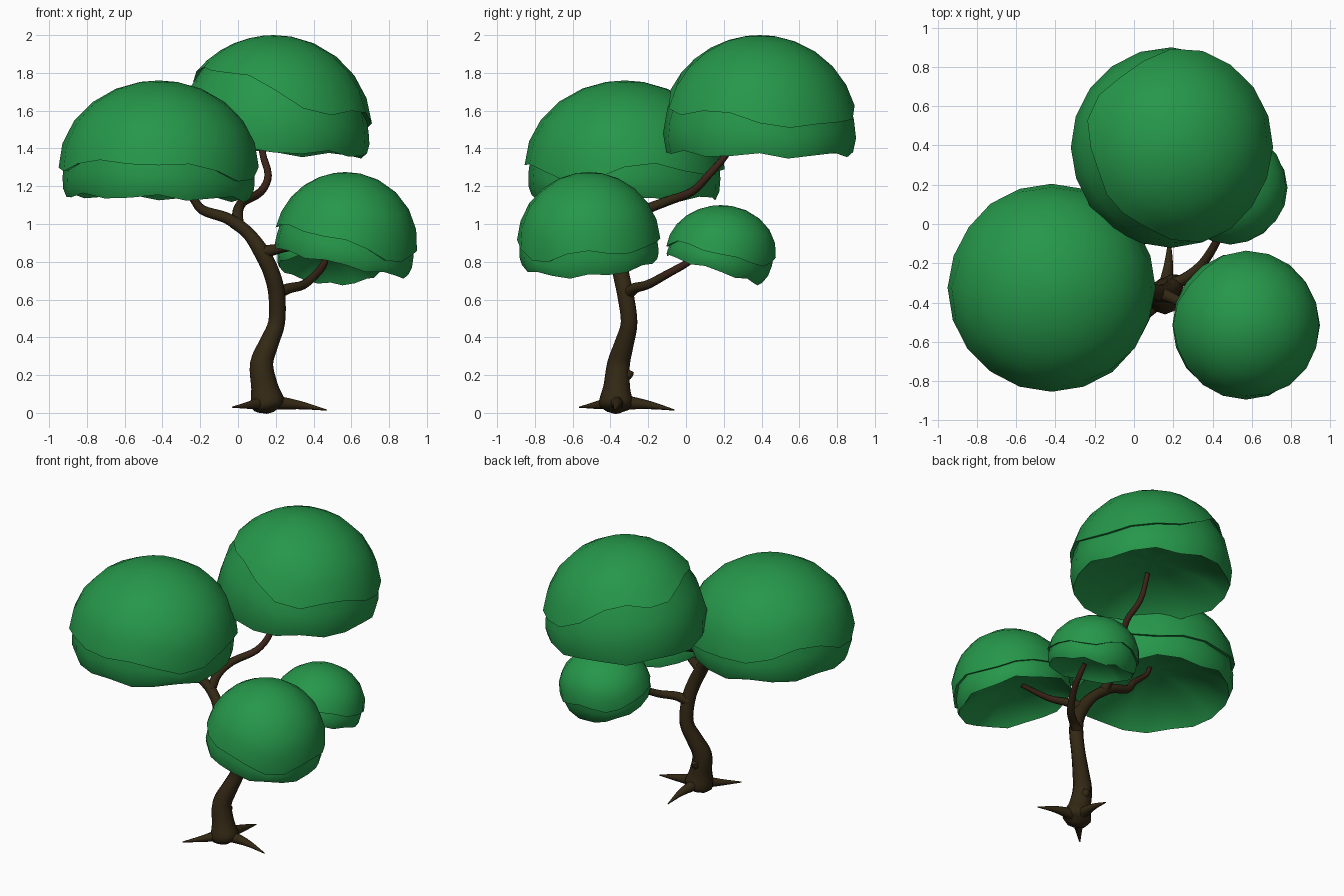
import bpy, bmesh, math
from mathutils import Vector

if "Cube" in bpy.data.objects:
    bpy.data.objects.remove(bpy.data.objects["Cube"])


def material(name, rgb):
    m = bpy.data.materials.new(name)
    m.diffuse_color = (*rgb, 1)
    m.use_nodes = True
    m.node_tree.nodes["Principled BSDF"].inputs["Base Color"].default_value = m.diffuse_color
    return m


LEAF = material("leaf green", (0.019, 0.31, 0.068))
BARK = material("trunk bark", (0.033, 0.021, 0.007))
TWIG = material("twig bark", (0.043, 0.017, 0.009))


def finish(bm, name, mats, angle):
    bmesh.ops.recalc_face_normals(bm, faces=bm.faces)
    me = bpy.data.meshes.new(name)
    bm.to_mesh(me)
    bm.free()
    for m in mats:
        me.materials.append(m)
    ob = bpy.data.objects.new(name, me)
    bpy.context.collection.objects.link(ob)
    bpy.ops.object.select_all(action='DESELECT')
    ob.select_set(True)
    bpy.context.view_layer.objects.active = ob
    bpy.ops.object.shade_smooth_by_angle(angle=math.radians(angle))
    return ob


def bridge(bm, a, b, mat=0):
    n = len(a)
    for i in range(n):
        f = bm.faces.new((a[i], a[(i + 1) % n], b[(i + 1) % n], b[i]))
        f.material_index = mat


def cap(bm, ring, co, mat=0):
    v = bm.verts.new(co)
    n = len(ring)
    for i in range(n):
        bm.faces.new((ring[i], ring[(i + 1) % n], v)).material_index = mat


def tube(name, pts, twig_from=2.0, sides=9, steps=4):
    """Smooth tapering tube through (x, y, z, radius) points."""
    P = [Vector(p) for p in pts]
    P = [2 * P[0] - P[1]] + P + [2 * P[-1] - P[-2]]
    path = []
    for i in range(1, len(P) - 2):
        a, b, c, d = P[i - 1:i + 3]
        for s in range(steps):
            t = s / steps
            path.append(0.5 * (2 * b + (c - a) * t + (2 * a - 5 * b + 4 * c - d) * t * t
                               + (3 * b - a - 3 * c + d) * t ** 3))
    path.append(P[-2])
    bm = bmesh.new()
    rings, normal = [], Vector((0.31, 0.95, 0.1))
    for i, p in enumerate(path):
        tan = (path[min(i + 1, len(path) - 1)].xyz - path[max(i - 1, 0)].xyz).normalized()
        normal = (normal - tan * normal.dot(tan)).normalized()
        side = tan.cross(normal)
        rings.append([bm.verts.new(p.xyz + p.w * (normal * math.cos(2 * math.pi * k / sides)
                                                  + side * math.sin(2 * math.pi * k / sides)))
                      for k in range(sides)])
    for i in range(len(rings) - 1):
        bridge(bm, rings[i], rings[i + 1], int(i / len(rings) >= twig_from))
    cap(bm, rings[0], path[0].xyz)
    cap(bm, rings[-1], path[-1].xyz, int(twig_from < 1))
    return finish(bm, name, (BARK, TWIG), 60)


def canopy(name, centre, R, h, lip, rim, high, seed, segs=20):
    """Ellipsoid dome whose cap overhangs a skirt along a wavy lip, hollow below.
    lip and rim are (mean height, tilt); high is the direction of the raised side."""
    cx, cy, cz = centre
    high = math.radians(high)
    bm = bmesh.new()

    def edge(a):
        z = lip[0] + lip[1] * math.cos(a - high)
        z += R * (0.06 * math.sin(3 * a + seed) + 0.05 * math.sin(5 * a + 2 * seed))
        zr = rim[0] + rim[1] * math.cos(a - high) + R * 0.03 * math.sin(7 * a + seed)
        z = max(z, zr + 0.05)
        el = lambda q: math.asin(max(-0.8, min(0.95, (q - cz) / h)))
        return el(z), el(zr), zr

    def ring(fn):
        out = []
        for k in range(segs):
            a = 2 * math.pi * k / segs
            r, z = fn(*edge(a))
            out.append(bm.verts.new((cx + r * math.cos(a), cy + r * math.sin(a), z)))
        return out

    def shell(u, scale):
        return lambda e, b, zr: (scale * R * math.cos(e + (math.pi / 2 - e) * u),
                                 cz + h * math.sin(e + (math.pi / 2 - e) * u))

    def skirt(u, scale):
        return lambda e, b, zr: (scale * R * math.cos(e + (b - e) * u),
                                 cz + h * math.sin(e + (b - e) * u))

    def under(r, up):
        return lambda e, b, zr: (r * R * math.cos(b), zr + (rim[0] - zr) * (1 - r) + up * R)

    rings = [ring(shell(u, 1.0)) for u in (0.88, 0.72, 0.54, 0.36, 0.18, 0.0)]
    rings += [ring(skirt(u, s)) for u, s in ((-0.04, 0.95), (0.3, 0.965), (0.7, 0.985), (1, 0.98))]
    rings += [ring(under(r, u)) for r, u in ((0.9, 0.08), (0.7, 0.2), (0.45, 0.29), (0.2, 0.33))]
    for a, b in zip(rings, rings[1:]):
        bridge(bm, a, b)
    cap(bm, rings[0], (cx, cy, cz + h))
    cap(bm, rings[-1], (cx, cy, rim[0] + 0.34 * R))
    return finish(bm, name, (LEAF,), 45)


# Foliage domes
canopy("left_canopy", (-0.42, -0.325, 1.30), 0.53, 0.46, (1.30, 0.03), (1.14, 0.01), 180, 0.4)
canopy("top_canopy", (0.19, 0.39, 1.50), 0.52, 0.50, (1.67, 0.15), (1.38, 0.02), 195, 2.0)
canopy("front_canopy", (0.57, -0.515, 0.90), 0.38, 0.375, (0.92, 0.10), (0.80, 0.08), 165, 1.2)
canopy("back_canopy", (0.49, 0.185, 0.85), 0.292, 0.25, (0.85, 0.06), (0.76, 0.08), 260, 3.1)

# Trunk, continuing into the left limb
tube("trunk", [(0.17, -0.37, 0.0, 0.02), (0.16, -0.37, 0.04, 0.09), (0.14, -0.365, 0.14, 0.072),
               (0.125, -0.355, 0.26, 0.062), (0.165, -0.325, 0.37, 0.052), (0.205, -0.30, 0.48, 0.045),
               (0.205, -0.32, 0.63, 0.045), (0.175, -0.345, 0.75, 0.044), (0.12, -0.35, 0.86, 0.042),
               (0.055, -0.32, 0.95, 0.034), (-0.02, -0.29, 1.01, 0.034)])

# Limbs reaching into each canopy
tube("left_branch", [(0.01, -0.30, 0.99, 0.033), (-0.07, -0.29, 1.035, 0.030), (-0.19, -0.29, 1.075, 0.026),
                     (-0.25, -0.30, 1.15, 0.021), (-0.36, -0.31, 1.25, 0.016), (-0.40, -0.32, 1.33, 0.014)], 0.5)
tube("top_branch", [(0.0, -0.30, 0.99, 0.032), (0.0, -0.22, 1.07, 0.028), (0.03, -0.10, 1.12, 0.025),
                    (0.12, 0.03, 1.17, 0.022), (0.16, 0.12, 1.26, 0.020), (0.13, 0.22, 1.38, 0.018),
                    (0.13, 0.29, 1.54, 0.015)], 0.4)
tube("front_branch", [(0.13, -0.35, 0.85, 0.036), (0.22, -0.39, 0.87, 0.026), (0.33, -0.45, 0.89, 0.020),
                      (0.50, -0.50, 0.94, 0.014)], 0.4)
tube("back_branch", [(0.20, -0.31, 0.63, 0.036), (0.27, -0.27, 0.66, 0.028), (0.35, -0.20, 0.68, 0.024),
                     (0.42, -0.09, 0.74, 0.021), (0.455, 0.0, 0.79, 0.019), (0.47, 0.08, 0.85, 0.014)], 0.5)

# Roots spreading from the base
for i, (x, y, z) in enumerate([(0.47, -0.38, 0.015), (-0.03, -0.565, 0.03), (0.18, -0.06, 0.015)]):
    mx, my = 0.15 + (x - 0.15) * 0.5, -0.37 + (y + 0.37) * 0.5
    tube(f"root_{i + 1}", [(0.15, -0.37, 0.06, 0.045), (mx + 0.01, my + 0.01, 0.043, 0.024),
                           (x, y, z, 0.003)], sides=7)

# Broken stub on the back of the trunk
tube("trunk_stub", [(0.14, -0.36, 0.17, 0.03), (0.14, -0.31, 0.20, 0.027), (0.14, -0.295, 0.225, 0.021)], sides=7)
